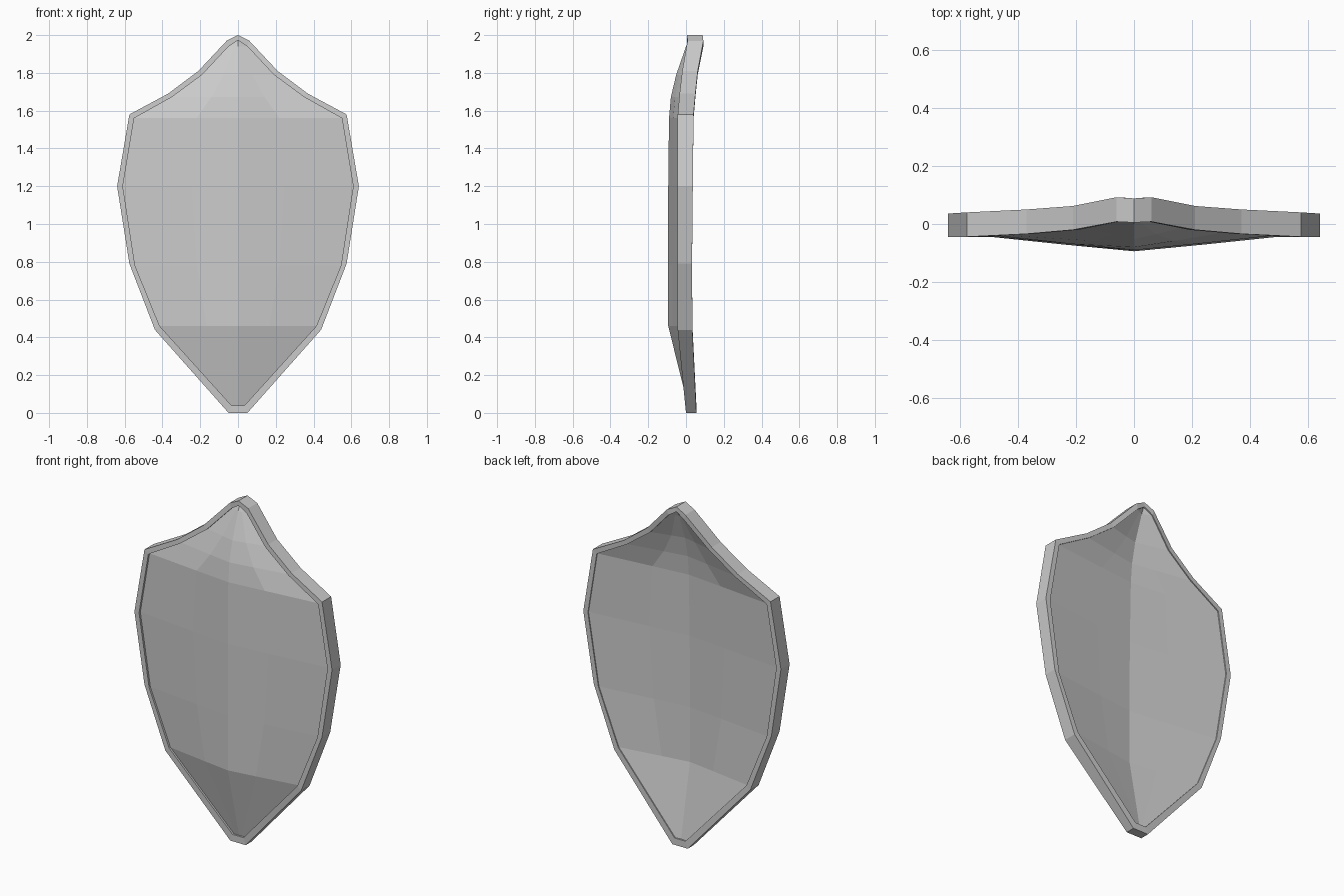
import bpy, bmesh

if "Cube" in bpy.data.objects:
    bpy.data.objects.remove(bpy.data.objects["Cube"])

# Right-hand outline, bottom to tip:
# outer x, outer z, inner x, inner z, rim front y, rim back y, panel ridge y
ROWS = [
    (0.05, 0.00, 0.035, 0.04, 0.000, 0.055, 0.010),
    (0.44, 0.44, 0.415, 0.46, -0.044, 0.034, -0.094),
    (0.575, 0.79, 0.545, 0.78, -0.044, 0.032, -0.094),
    (0.64, 1.20, 0.61, 1.20, -0.044, 0.036, -0.094),
    (0.575, 1.58, 0.55, 1.56, -0.044, 0.040, -0.090),
    (0.37, 1.69, 0.35, 1.672, -0.034, 0.050, -0.080),
    (0.21, 1.81, 0.19, 1.79, -0.020, 0.062, -0.052),
    (0.06, 1.97, 0.05, 1.94, 0.008, 0.092, 0.000),
    (0.00, 2.00, 0.00, 1.972, 0.005, 0.088, 0.016),
]
RECESS = 0.012


def finish(name, bm):
    bmesh.ops.remove_doubles(bm, verts=bm.verts, dist=0.0005)
    bmesh.ops.recalc_face_normals(bm, faces=bm.faces)
    mesh = bpy.data.meshes.new(name)
    bm.to_mesh(mesh)
    bm.free()
    bpy.context.collection.objects.link(bpy.data.objects.new(name, mesh))


# Rim: a four-sided section carried around the whole outline
bm = bmesh.new()
loop = [(1, r) for r in ROWS] + [(-1, r) for r in reversed(ROWS[:-1])]
rings = []
for s, (ox, oz, ix, iz, f, b, ridge) in loop:
    rings.append([bm.verts.new(p) for p in (
        (s * ox, f, oz), (s * ox, b, oz), (s * ix, b, iz), (s * ix, f, iz))])
for i, ring in enumerate(rings):
    nxt = rings[(i + 1) % len(rings)]
    for k in range(4):
        m = (k + 1) % 4
        bm.faces.new((ring[k], ring[m], nxt[m], nxt[k]))
finish("shield_rim", bm)

# Panel: ridged front skin and hollow back skin, joined at the edge
bm = bmesh.new()
COLS = [(-1, 0), (-0.4, 0.62), (0, 1), (0.4, 0.62), (1, 0)]
skins = []
for back in (False, True):
    grid = []
    for ox, oz, ix, iz, f, b, ridge in ROWS:
        edge = b - 0.006 if back else f + RECESS
        mid = ridge + (b - f) - 0.02 if back else ridge
        grid.append([bm.verts.new((ix * t, edge + (mid - edge) * h, iz))
                     for t, h in COLS[:]])
    # the tip row collapses to a single point
    for v in grid[-1]:
        v.co = grid[-1][2].co
    skins.append(grid)
    for lo, hi in zip(grid, grid[1:]):
        for k in range(4):
            bm.faces.new((lo[k], lo[k + 1], hi[k + 1], hi[k]))
front, rear = skins
for i in range(len(ROWS) - 1):
    for k in (0, 4):
        bm.faces.new((front[i][k], front[i + 1][k], rear[i + 1][k], rear[i][k]))
for k in range(4):
    bm.faces.new((front[0][k], front[0][k + 1], rear[0][k + 1], rear[0][k]))
finish("shield_panel", bm)
